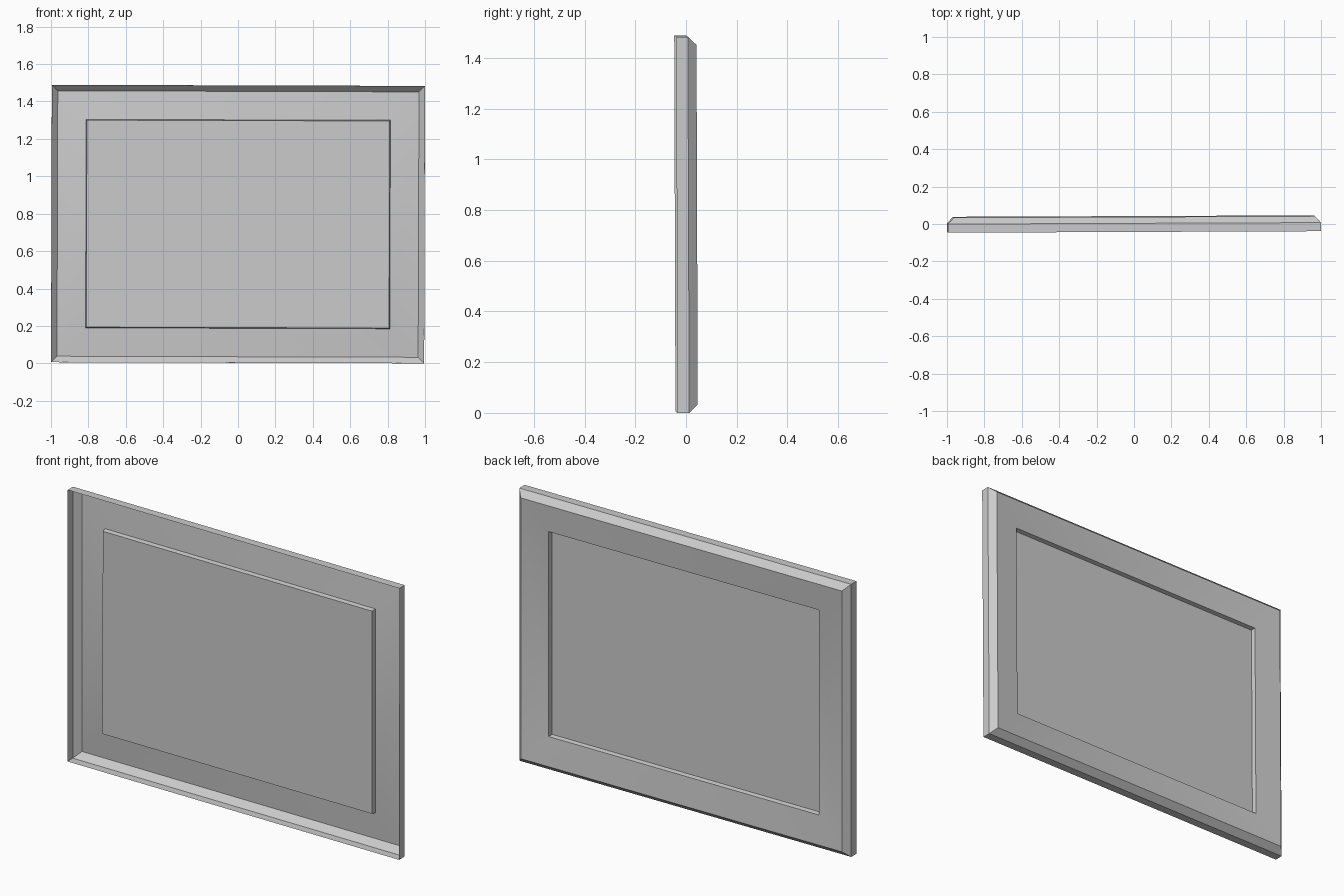
import bpy, bmesh
from mathutils import Matrix, Euler

if "Cube" in bpy.data.objects:
    bpy.data.objects.remove(bpy.data.objects["Cube"])

HALF_W, HALF_H = 0.9975, 0.7415
# slight tilt of the whole panel, as it hangs
TILT = Matrix.Translation((0, 0, 0.7446)) @ Euler((0.0033, 0.003, 0.004)).to_matrix().to_4x4()


def sheet(name, profile, cap=False):
    """Rectangular rings from (inset, y) steps, bridged into a thin pressed sheet."""
    bm = bmesh.new()
    rings = []
    for inset, y in profile:
        w, h = HALF_W - inset, HALF_H - inset
        rings.append([bm.verts.new((sx * w, y, sz * h))
                      for sx, sz in ((-1, -1), (-1, 1), (1, 1), (1, -1))])
    for a, b in zip(rings, rings[1:]):
        for i in range(4):
            j = (i + 1) % 4
            bm.faces.new((a[i], a[j], b[j], b[i]))
    if cap:
        bm.faces.new(rings[-1])
    bm.transform(TILT)
    bm.normal_update()
    me = bpy.data.meshes.new(name)
    bm.to_mesh(me)
    bm.free()
    ob = bpy.data.objects.new(name, me)
    bpy.context.collection.objects.link(ob)
    bpy.ops.object.select_all(action='DESELECT')
    ob.select_set(True)
    bpy.context.view_layer.objects.active = ob
    bpy.ops.object.shade_smooth_by_angle()
    return ob


# outer rim: straight wall, then bevel toward the back
sheet("rim", [(0, -0.04), (0, 0.006), (0.032, 0.04)])
# gently sloping border
sheet("border", [(0.032, 0.04), (0.184, 0.018)])
# centre panel pressed forward, with its small step
sheet("centre_panel", [(0.184, 0.018), (0.188, -0.006)], cap=True)
